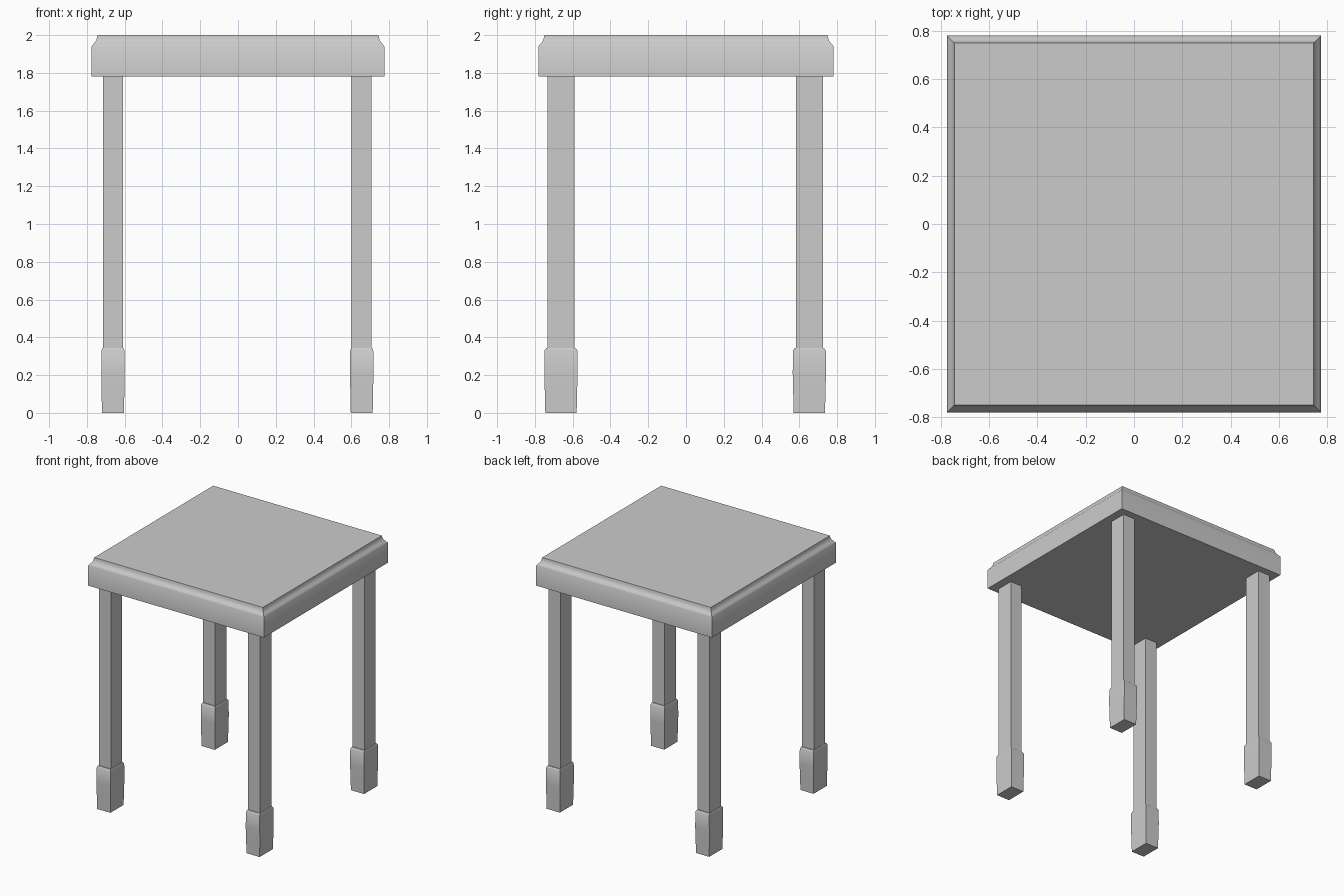
import bpy, bmesh

if "Cube" in bpy.data.objects:
    bpy.data.objects.remove(bpy.data.objects["Cube"])


def loft(name, cx, cy, rings):
    """Closed solid from stacked rectangles (half_x, half_y, z)."""
    bm = bmesh.new()
    loops = []
    for hx, hy, z in rings:
        loops.append([bm.verts.new((cx + sx * hx, cy + sy * hy, z))
                      for sx, sy in ((-1, -1), (1, -1), (1, 1), (-1, 1))])
    for a, b in zip(loops, loops[1:]):
        for i in range(4):
            j = (i + 1) % 4
            bm.faces.new((a[i], a[j], b[j], b[i]))
    bm.faces.new(loops[0][::-1])
    bm.faces.new(loops[-1])
    bmesh.ops.recalc_face_normals(bm, faces=bm.faces)
    me = bpy.data.meshes.new(name)
    bm.to_mesh(me)
    bm.free()
    ob = bpy.data.objects.new(name, me)
    bpy.context.collection.objects.link(ob)
    bpy.ops.object.select_all(action='DESELECT')
    ob.select_set(True)
    bpy.context.view_layer.objects.active = ob
    bpy.ops.object.shade_smooth_by_angle(angle=0.7)
    return ob


# Table top with a moulded upper edge: (inset, z)
edge = [(0, 1.78), (0, 1.94), (0.008, 1.951), (0.017, 1.961),
        (0.025, 1.972), (0.028, 1.985), (0.031, 2.0)]
loft("table_top", 0, 0, [(0.775 - d, 0.781 - d, z) for d, z in edge])

# Four legs, each a straight post on a slightly bulged foot
post = [(0.053, 0.071, 0.335), (0.053, 0.071, 1.785)]
foot = [(0.058, 0.083, 0), (0.06, 0.085, 0.09), (0.062, 0.088, 0.21),
        (0.061, 0.087, 0.33), (0.055, 0.077, 0.344)]
for side, x in (("left", -0.662), ("right", 0.655)):
    for end, y in (("front", -0.662), ("back", 0.653)):
        loft(f"{end}_{side}_leg", x, y, post)
        loft(f"{end}_{side}_foot", x, y, foot)
